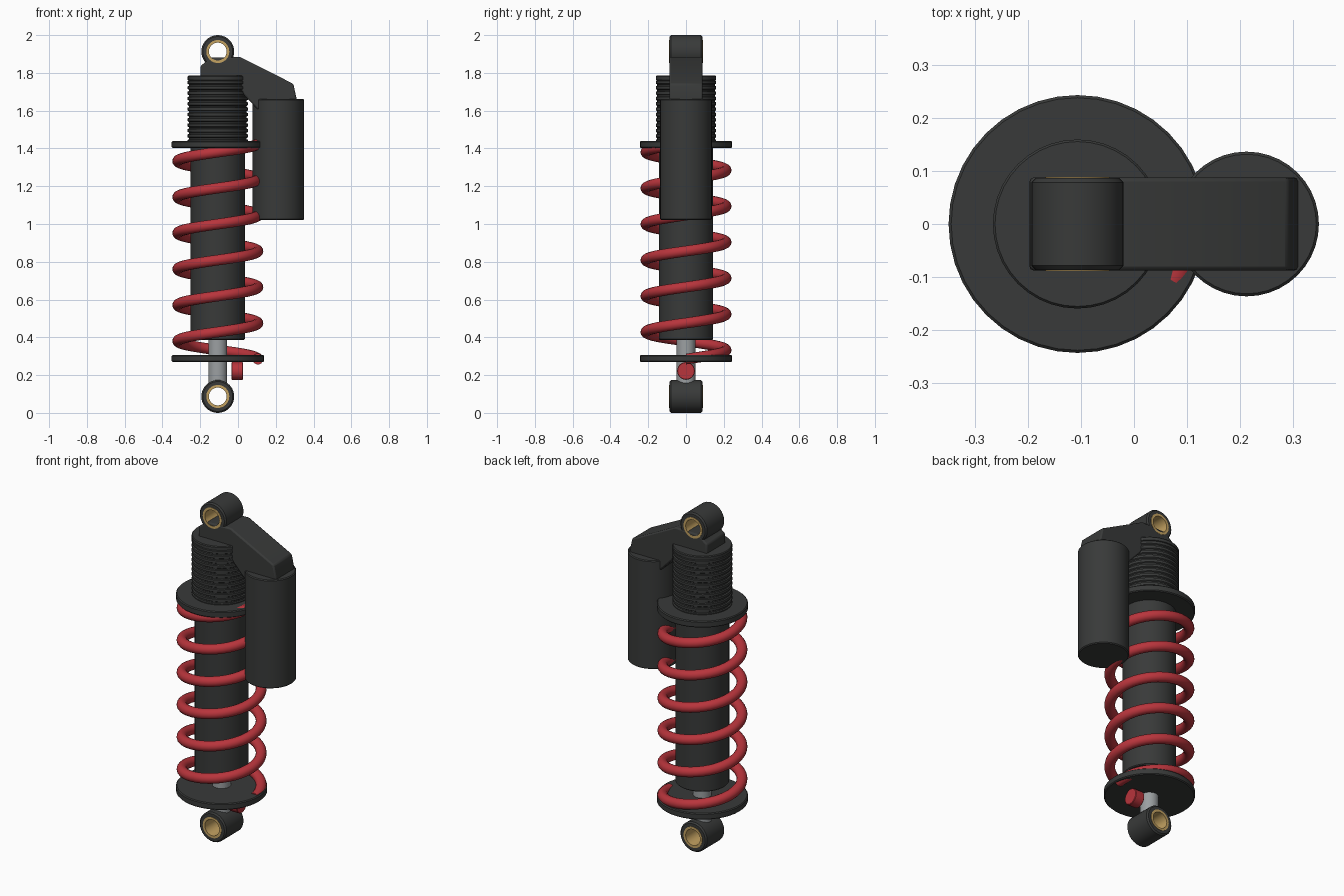
import bpy, bmesh, math
from mathutils import Matrix

if "Cube" in bpy.data.objects:
    bpy.data.objects.remove(bpy.data.objects["Cube"])

AX = -0.107  # x of the damper axis


def material(name, rgb):
    m = bpy.data.materials.new(name)
    m.diffuse_color = (*rgb, 1)
    m.use_nodes = True
    m.node_tree.nodes["Principled BSDF"].inputs["Base Color"].default_value = m.diffuse_color
    return m


DARK = material("dark_metal", (0.04, 0.042, 0.041))
RED = material("red_paint", (0.48, 0.035, 0.045))
BRASS = material("brass", (0.55, 0.36, 0.12))
STEEL = material("steel", (0.33, 0.35, 0.36))


def finish(name, bm, mat):
    bmesh.ops.recalc_face_normals(bm, faces=bm.faces)
    me = bpy.data.meshes.new(name)
    bm.to_mesh(me)
    bm.free()
    me.materials.append(mat)
    ob = bpy.data.objects.new(name, me)
    bpy.context.collection.objects.link(ob)
    bpy.ops.object.select_all(action='DESELECT')
    ob.select_set(True)
    bpy.context.view_layer.objects.active = ob
    bpy.ops.object.shade_smooth_by_angle(angle=math.radians(35))
    return ob


def lathe(name, profile, mat, loc, axis='Z', seg=40, ring=False):
    """Revolve (radius, height) points; ring closes the profile into a tube."""
    bm = bmesh.new()
    pts = profile if ring else [(0, profile[0][1])] + profile + [(0, profile[-1][1])]
    rows = [[bm.verts.new((r * math.cos(2 * math.pi * i / seg), r * math.sin(2 * math.pi * i / seg), z))
             for i in range(seg)] for r, z in pts]
    pairs = list(zip(rows, rows[1:])) + ([(rows[-1], rows[0])] if ring else [])
    for a, b in pairs:
        for i in range(seg):
            j = (i + 1) % seg
            bm.faces.new((a[i], a[j], b[j], b[i]))
    bmesh.ops.remove_doubles(bm, verts=bm.verts, dist=1e-5)
    rot = {'Z': Matrix(), 'Y': Matrix.Rotation(math.pi / 2, 4, 'X'), 'X': Matrix.Rotation(math.pi / 2, 4, 'Y')}[axis]
    bmesh.ops.transform(bm, matrix=Matrix.Translation(loc) @ rot, verts=bm.verts)
    return finish(name, bm, mat)


def rod(r, z0, z1, b=0.005):
    return [(r - b, z0), (r, z0 + b), (r, z1 - b), (r - b, z1)]


# Mounting eyes with brass bushings
for label, z in (("upper", 1.913), ("lower", 0.087)):
    lathe(label + "_eye", [(0.06, -0.087)] + rod(0.087, -0.087, 0.087, 0.008)[0:4] + [(0.06, 0.087)],
          DARK, (AX, 0, z), 'Y', ring=True)
    lathe(label + "_bushing", [(0.047, -0.089), (0.061, -0.089), (0.061, 0.089), (0.047, 0.089)],
          BRASS, (AX, 0, z), 'Y', ring=True)

# Damper body, shaft and threaded sleeve
lathe("damper_body", rod(0.144, 0.387, 1.45), DARK, (AX, 0, 0))
lathe("shaft", [(0.05, 0.155), (0.05, 0.42)], STEEL, (AX, 0, 0))
thread, N = [], 12
pitch = (1.76 - 1.42) / N
for i in range(N):
    z = 1.42 + i * pitch
    thread += [(0.153, z), (0.153, z + pitch * 0.25), (0.16, z + pitch * 0.4), (0.16, z + pitch * 0.9)]
lathe("threaded_sleeve", thread + [(0.153, 1.76), (0.16, 1.763), (0.16, 1.78), (0.156, 1.785)], DARK, (AX, 0, 0))

# Spring seats
lathe("upper_spring_seat", rod(0.244, 1.402, 1.44), DARK, (AX, 0, 0))
lathe("lower_spring_seat", rod(0.244, 0.269, 0.307), DARK, (AX, 0, 0))

# Coil spring: circle swept along a helix
bm = bmesh.new()
TURNS, STEPS, SIDES, R, W, RISE = 6, 40, 14, 0.212, 0.029, 0.1905
rings = []
for k in range(TURNS * STEPS + 1):
    a = 2 * math.pi * k / STEPS
    zc = 0.285 + RISE * k / STEPS
    ring = []
    for s in range(SIDES):
        t = 2 * math.pi * s / SIDES
        rr = R + W * math.cos(t)
        ring.append(bm.verts.new((AX + rr * math.cos(a), rr * math.sin(a), zc + W * math.sin(t))))
    rings.append(ring)
for a, b in zip(rings, rings[1:]):
    for s in range(SIDES):
        bm.faces.new((a[s], a[(s + 1) % SIDES], b[(s + 1) % SIDES], b[s]))
bm.faces.new(rings[0])
bm.faces.new(rings[-1])
finish("coil_spring", bm, RED)

# Reservoir and adjuster knob
lathe("reservoir", rod(0.137, 1.022, 1.662), DARK, (0.213, 0, 0))
lathe("adjuster_knob", rod(0.047, -0.03, 0.03, 0.003), RED, (-0.004, 0, 0.222), 'X', 28)

# Bridge arm joining the upper eye to the reservoir
outline = [(-0.198, 1.74), (-0.198, 1.838), (-0.175, 1.855), (-0.15, 1.88), (0.012, 1.884),
           (0.293, 1.742), (0.312, 1.655), (0.30, 1.60), (0.11, 1.60), (0.03, 1.685), (0.0, 1.74)]
bm = bmesh.new()
face = bm.faces.new([bm.verts.new((x, -0.088, z)) for x, z in outline])
ext = bmesh.ops.extrude_face_region(bm, geom=[face])
bmesh.ops.translate(bm, vec=(0, 0.176, 0), verts=[v for v in ext["geom"] if isinstance(v, bmesh.types.BMVert)])
arm = finish("bridge_arm", bm, DARK)
bev = arm.modifiers.new("bevel", 'BEVEL')
bev.width, bev.segments = 0.008, 2
